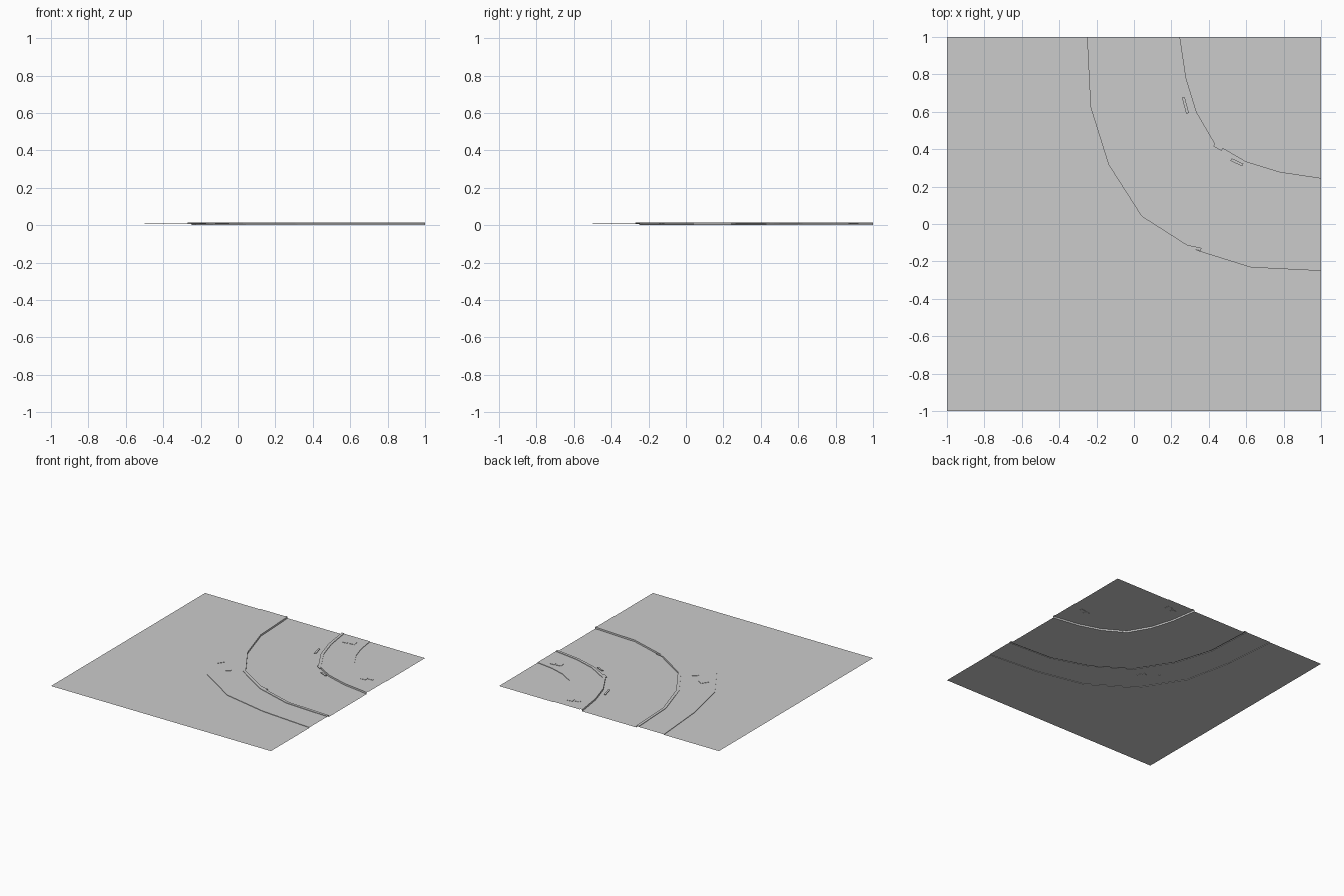
import bpy
import bmesh
from math import radians, sin, cos, tan
from mathutils import Matrix

if "Cube" in bpy.data.objects:
    bpy.data.objects.remove(bpy.data.objects["Cube"])

# Curved street corner tile: every band bends around the corner (1, 1)
ANGLES = [0, 17, 31, 45, 59, 73, 90]
INNER = [1.0, 1.0, 1.03, 1.065, 1.03, 1.0, 1.0]      # tight bend
MIDDLE = [1.0, 1.03, 1.06, 1.085, 1.06, 1.03, 1.0]   # squarer bend
OUTER = [1.0, 1.02, 1.075, 1.10, 1.075, 1.02, 1.0]

Z_ROAD, Z_GROUND, Z_WALK, Z_CURB = 0.0, 0.006, 0.010, 0.014


def arc(radius, shape, z):
    """Row of points around the bend at a given radius and height."""
    return [(1 - radius * k * sin(radians(a)), 1 - radius * k * cos(radians(a)), z)
            for a, k in zip(ANGLES, shape)]


def border(z):
    """Row of points along the two far sides of the square tile."""
    row = []
    for a in ANGLES:
        if a <= 45:
            row.append((1 - 2 * tan(radians(a)), -1, z))
        else:
            row.append((-1, 1 - 2 * tan(radians(90 - a)), z))
    return row


def finish(name, bm):
    mesh = bpy.data.meshes.new(name)
    bm.to_mesh(mesh)
    bm.free()
    obj = bpy.data.objects.new(name, mesh)
    bpy.context.collection.objects.link(obj)
    return obj


def strip(name, rows):
    """Open sheet bridging consecutive rows, inner row first."""
    bm = bmesh.new()
    verts = [[bm.verts.new(p) for p in row] for row in rows]
    for r0, r1 in zip(verts, verts[1:]):
        for i in range(len(r0) - 1):
            bm.faces.new((r0[i], r0[i + 1], r1[i + 1], r1[i]))
    bmesh.ops.remove_doubles(bm, verts=bm.verts[:], dist=1e-5)
    return finish(name, bm)


def slab(name, x, y, sx, sy, z, angle):
    """Thin loose paving block."""
    bm = bmesh.new()
    bmesh.ops.create_cube(bm, size=1, matrix=Matrix.Translation((x, y, z))
                          @ Matrix.Rotation(radians(angle), 4, 'Z')
                          @ Matrix.Diagonal((sx, sy, 0.004, 1)))
    return finish(name, bm)


# Inner corner ground and pavement
strip("inner_ground", [[(1, 1, Z_GROUND)] * len(ANGLES), arc(0.5, INNER, Z_GROUND)])
strip("inner_pavement", [arc(0.5, INNER, Z_GROUND), arc(0.5, INNER, Z_WALK),
                         arc(0.735, INNER, Z_WALK)])

# Raised kerbs on both sides of the road
strip("inner_kerb", [arc(0.735, INNER, Z_WALK), arc(0.735, INNER, Z_CURB),
                     arc(0.757, INNER, Z_CURB), arc(0.757, INNER, Z_ROAD)])
strip("outer_kerb", [arc(1.248, MIDDLE, Z_ROAD), arc(1.248, MIDDLE, Z_CURB),
                     arc(1.27, MIDDLE, Z_CURB), arc(1.27, MIDDLE, Z_WALK)])

# Road surface
strip("road", [arc(0.757, INNER, Z_ROAD), arc(1.248, MIDDLE, Z_ROAD)])

# Outer pavement and ground out to the tile edge
strip("outer_pavement", [arc(1.27, MIDDLE, Z_WALK), arc(1.5, OUTER, Z_WALK),
                         arc(1.5, OUTER, Z_GROUND)])
strip("outer_ground", [arc(1.5, OUTER, Z_GROUND), border(Z_GROUND)])

# Loose paving stones on the pavements
for x, y, sx, sy, ang in [(-0.21, 0.07, 0.05, 0.065, -32), (-0.085, -0.005, 0.05, 0.065, 28),
                          (0.36, 0.885, 0.04, 0.03, 5), (0.415, 0.9, 0.045, 0.04, 8),
                          (0.84, 0.44, 0.045, 0.04, 10), (0.89, 0.458, 0.04, 0.02, 5)]:
    slab("paving_stone", x, y, sx, sy, Z_WALK + 0.0005, ang)

# Broken kerb pieces lying against the kerbs
for x, y, length, ang in [(0.275, 0.635, 0.09, -75), (0.55, 0.33, 0.07, -25),
                          (0.45, 0.41, 0.05, -30), (0.31, -0.125, 0.10, -12)]:
    slab("kerb_chip", x, y, length, 0.015, 0.010, ang)
